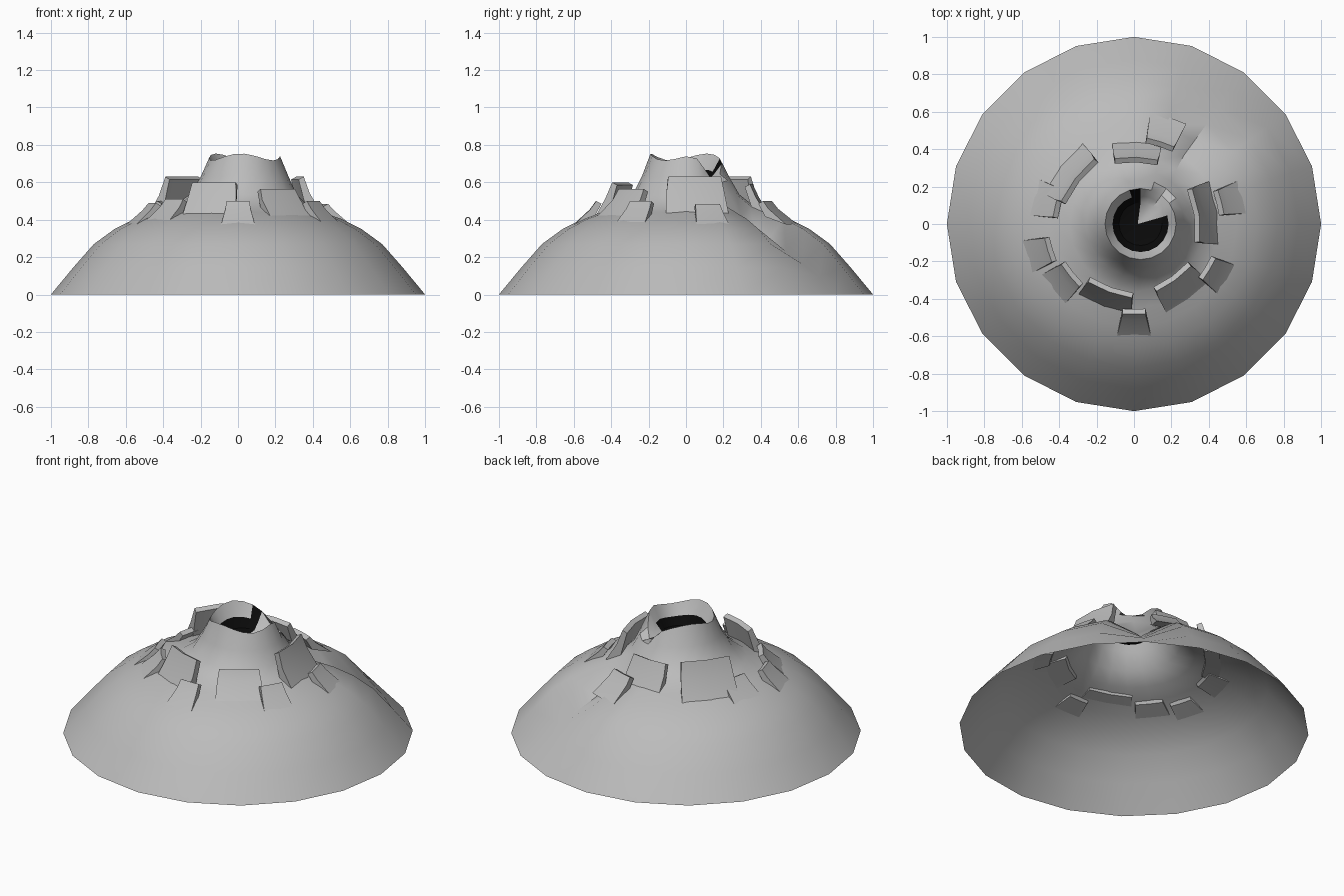
import bpy, bmesh
from math import sin, cos, radians, exp, hypot

cube = bpy.data.objects.get("Cube")
if cube:
    bpy.data.objects.remove(cube, do_unlink=True)


def material(name, rgb):
    m = bpy.data.materials.new(name)
    m.use_nodes = True
    m.diffuse_color = (*rgb, 1)
    m.node_tree.nodes["Principled BSDF"].inputs["Base Color"].default_value = (*rgb, 1)
    return m


ROCK = material("grey rock", (0.5, 0.5, 0.5))
CHAR = material("black crater", (0.003, 0.003, 0.003))


def finish(bm, name, mats, angle):
    mesh = bpy.data.meshes.new(name)
    bm.to_mesh(mesh)
    bm.free()
    for m in mats:
        mesh.materials.append(m)
    ob = bpy.data.objects.new(name, mesh)
    bpy.context.collection.objects.link(ob)
    bpy.ops.object.select_all(action='DESELECT')
    bpy.context.view_layer.objects.active = ob
    ob.select_set(True)
    bpy.ops.object.shade_smooth_by_angle(angle=radians(angle))
    return ob


# Mountain profile from the foot, over the rim, into the crater
OUTSIDE = [(1, 0), (0.88, 0.145), (0.77, 0.27), (0.66, 0.35), (0.55, 0.405),
           (0.45, 0.44), (0.36, 0.475), (0.285, 0.535), (0.235, 0.63), (0.19, 0.735)]
INSIDE = [(0.15, 0.66), (0.115, 0.61)]
SEGMENTS = 20
CHANNEL = 54


def slope_height(r):
    for (r1, z1), (r2, z2) in zip(OUTSIDE, OUTSIDE[1:]):
        if r2 <= r <= r1:
            return z1 + (z2 - z1) * (r1 - r) / (r1 - r2)
    return OUTSIDE[-1][1]


def surface_point(r, z, deg, inner):
    gap = abs((deg - CHANNEL + 180) % 360 - 180)
    if inner or r < 0.3:
        # Uneven rim with a breach where the channel leaves
        if z > 0.6:
            z += 0.018 * sin(radians(3 * deg + 20)) * (z - 0.6) / 0.13
        z = min(z, z + (0.60 - z) * exp(-(gap / 27) ** 2))
    elif gap < 10:
        # Straight run of the channel down to the foot
        z = min(z, 0.62 * (1 - r) + 0.02 * (r < 0.9))
    shift = 0.035 * max(0, min(1, (0.45 - r) / 0.2))
    return (r * cos(radians(deg)) + shift, r * sin(radians(deg)), z)


# Mountain shell, open underneath
bm = bmesh.new()
rings = []
for i, (r, z) in enumerate(OUTSIDE + INSIDE):
    rings.append([bm.verts.new(surface_point(r, z, 360 * s / SEGMENTS, i >= len(OUTSIDE)))
                  for s in range(SEGMENTS)])
centre = bm.verts.new((0.02, 0, 0.58))
for i, (a, b) in enumerate(zip(rings, rings[1:])):
    for s in range(SEGMENTS):
        t = (s + 1) % SEGMENTS
        f = bm.faces.new((a[s], a[t], b[t], b[s]))
        # Charred crater wall beside the breach
        if i == len(rings) - 2 and not 1 <= s <= 4 or i == len(OUTSIDE) - 1 and s == 5:
            f.material_index = 1
for s in range(SEGMENTS):
    f = bm.faces.new((rings[-1][s], rings[-1][(s + 1) % SEGMENTS], centre))
    f.material_index = 0 if 1 <= s <= 4 else 1
finish(bm, "mountain_shell", [ROCK, CHAR], 35)


# Raised slabs of cracked rock around the cone
def slab(name, deg, r_in, half_in, r_out, half_out, top):
    profile = [(r_in + 0.035, slope_height(r_in + 0.035) - 0.015, half_in),
               (r_in - 0.005, top - 0.015, half_in * 0.95),
               (r_in + 0.022, top, half_in * 0.95),
               (r_in + 0.055, slope_height(r_in + 0.055) * 0.55 + top * 0.45, half_in * 1.05),
               (r_out, slope_height(r_out) - 0.004, half_out)]
    c, s = cos(radians(deg)), sin(radians(deg))
    bm = bmesh.new()
    rows = []
    for k in (-1, 0, 1):
        row = []
        for r, z, w in profile:
            # Ends bend back to follow the mountain
            u, v = r - 0.3 * w * w / r * abs(k), k * w
            z = z if r < r_out else slope_height(hypot(u, v)) - 0.004
            row.append(bm.verts.new((u * c - v * s, u * s + v * c, z)))
        rows.append(row)
    n = len(profile)
    for a, b in zip(rows, rows[1:]):
        for j in range(n):
            h = (j + 1) % n
            bm.faces.new((a[j], a[h], b[h], b[j]))
    bm.faces.new(rows[0])
    bm.faces.new(rows[-1])
    bmesh.ops.recalc_face_normals(bm, faces=bm.faces)
    finish(bm, name, [ROCK], 25)


slab("front_low_slab", -90, 0.46, 0.065, 0.60, 0.09, 0.50)
slab("front_left_slab", -54, 0.35, 0.12, 0.50, 0.14, 0.565)
slab("front_left_low_slab", -31, 0.45, 0.07, 0.58, 0.09, 0.50)
slab("left_tall_slab", 8, 0.33, 0.15, 0.45, 0.17, 0.63)
slab("left_low_slab", 14, 0.46, 0.07, 0.60, 0.09, 0.485)
slab("back_tall_slab", 88, 0.335, 0.12, 0.44, 0.13, 0.59)
slab("back_low_slab", 72, 0.44, 0.08, 0.60, 0.10, 0.50)
slab("back_right_tall_slab", 142, 0.375, 0.15, 0.50, 0.17, 0.63)
slab("right_slab", 165, 0.41, 0.08, 0.56, 0.10, 0.50)
slab("right_low_slab", 197, 0.46, 0.07, 0.60, 0.09, 0.49)
slab("front_right_low_slab", 219, 0.42, 0.08, 0.56, 0.10, 0.51)
slab("front_right_tall_slab", 250, 0.365, 0.13, 0.47, 0.15, 0.60)
